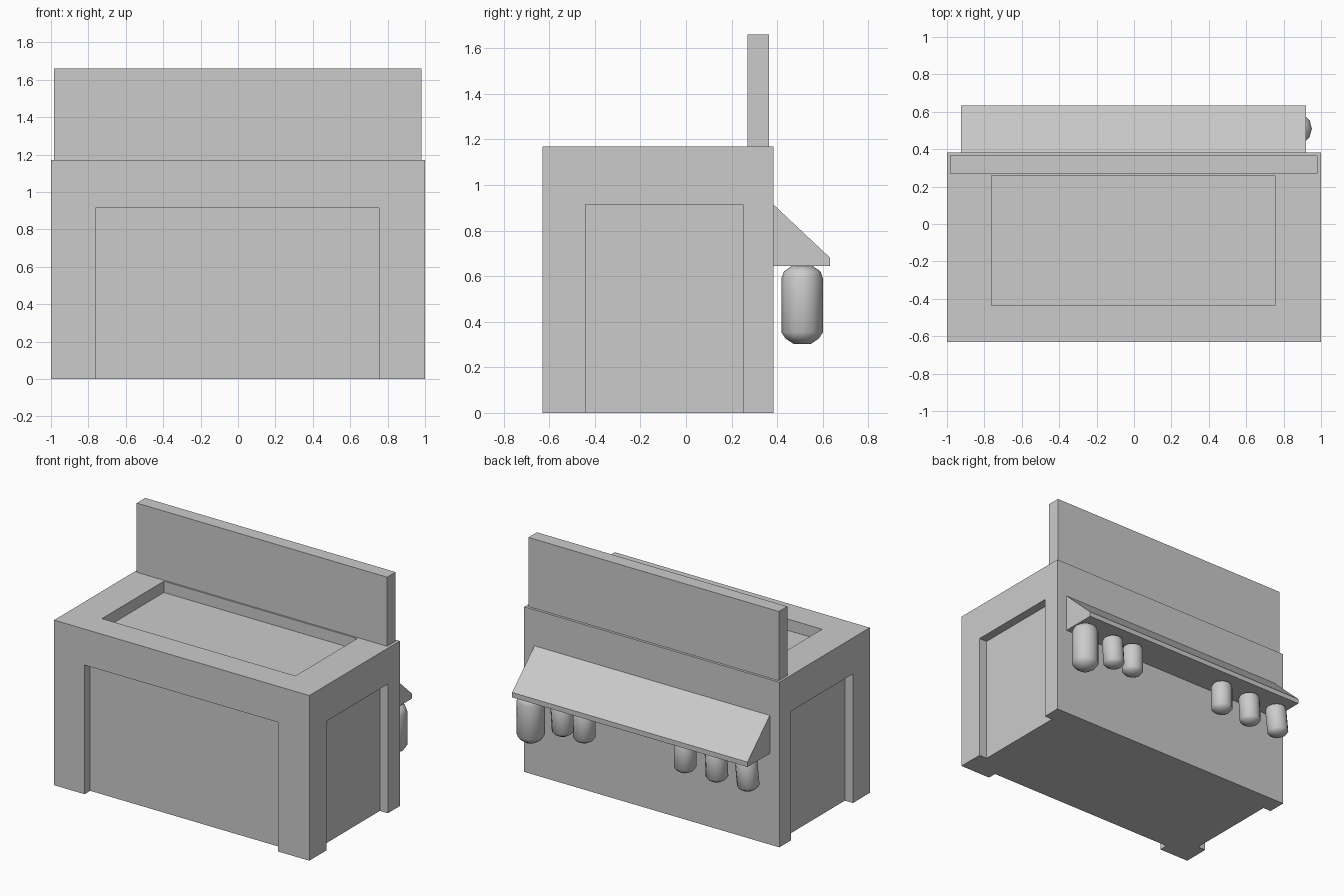
import bpy, bmesh
from math import radians, cos, sin, pi

if "Cube" in bpy.data.objects:
    bpy.data.objects.remove(bpy.data.objects["Cube"])


def make_object(name, bm):
    bmesh.ops.recalc_face_normals(bm, faces=bm.faces)
    mesh = bpy.data.meshes.new(name)
    bm.to_mesh(mesh)
    bm.free()
    obj = bpy.data.objects.new(name, mesh)
    bpy.context.collection.objects.link(obj)
    return obj


def box(name, x, y, z):
    bm = bmesh.new()
    bmesh.ops.create_cube(bm, size=1)
    for v in bm.verts:
        v.co = [(a + b) / 2 + c * (b - a) for (a, b), c in zip((x, y, z), v.co)]
    return make_object(name, bm)


def carve(obj, cutter):
    mod = obj.modifiers.new("recess", 'BOOLEAN')
    mod.operation = 'DIFFERENCE'
    mod.solver = 'EXACT'
    mod.object = cutter
    cutter.hide_render = True
    bpy.context.view_layer.objects.active = obj
    bpy.ops.object.modifier_apply(modifier=mod.name)
    bpy.data.objects.remove(cutter)


# Counter body with shallow recessed panels on front, sides and top
D = 0.063
counter = box("counter", (-1, 1), (-0.63, 0.383), (0, 1.17))
carve(counter, box("front_cut", (-0.762, 0.755), (-0.8, -0.63 + D), (-0.2, 0.915)))
for s in (-1, 1):
    xs = sorted((s * (1 - D), s * 1.2))
    carve(counter, box("side_cut", xs, (-0.44, 0.25), (-0.2, 0.915)))
carve(counter, box("top_cut", (-0.762, 0.755), (-0.435, 0.258), (1.09, 1.4)))

# Upright board standing on the rear of the counter
box("back_board", (-0.983, 0.98), (0.27, 0.365), (1.17, 1.66))

# Sloping hood on the back: side profile extruded along x
profile = [(0.383, 0.915), (0.633, 0.68), (0.633, 0.645), (0.383, 0.645)]
bm = bmesh.new()
face = bm.faces.new([bm.verts.new((-0.925, y, z)) for y, z in profile])
ext = bmesh.ops.extrude_face_region(bm, geom=[face])
bmesh.ops.translate(bm, vec=(1.845, 0, 0),
                    verts=[g for g in ext["geom"] if isinstance(g, bmesh.types.BMVert)])
make_object("rear_hood", bm)


# Hanging canisters: lathed profile, origin at the top
def canister(name, x, radius, height, tilt):
    prof = [(0.5, 0), (0.88, -0.07), (1, -0.16), (1, -0.85), (0.8, -0.93), (0.4, -1)]
    n = 12
    bm = bmesh.new()
    rings = [[bm.verts.new((r * radius * cos(2 * pi * i / n),
                            r * radius * sin(2 * pi * i / n), z * height))
              for i in range(n)] for r, z in prof]
    for a, b in zip(rings, rings[1:]):
        for i in range(n):
            bm.faces.new((a[i], a[(i + 1) % n], b[(i + 1) % n], b[i]))
    bm.faces.new(rings[0])
    bm.faces.new(rings[-1])
    obj = make_object(name, bm)
    obj.location = (x, 0.51, 0.645)
    obj.rotation_euler = (0, radians(tilt), 0)
    bpy.ops.object.select_all(action='DESELECT')
    obj.select_set(True)
    bpy.context.view_layer.objects.active = obj
    bpy.ops.object.shade_smooth_by_angle(angle=radians(40))


canister("large_canister", 0.86, 0.091, 0.343, 0)
for i, (x, tilt) in enumerate([(0.62, 4), (0.44, 0), (-0.35, 0), (-0.59, 3), (-0.825, 6)]):
    canister(f"small_canister_{i + 1}", x, 0.073, 0.232, tilt)
